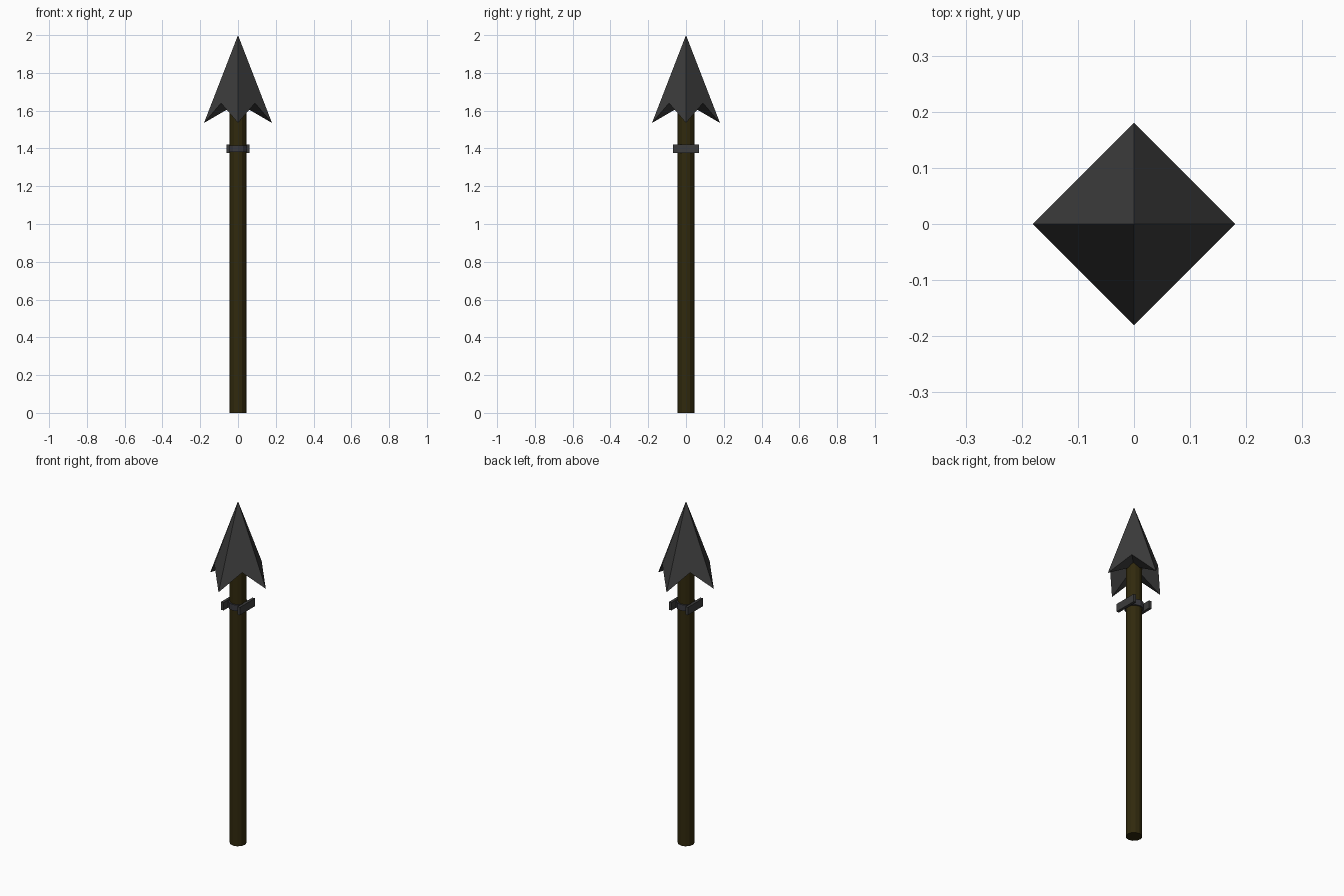
import bpy, bmesh
from math import sin, cos, pi

if "Cube" in bpy.data.objects:
    bpy.data.objects.remove(bpy.data.objects["Cube"])


def material(name, rgb):
    mat = bpy.data.materials.new(name)
    mat.diffuse_color = (*rgb, 1)
    mat.use_nodes = True
    mat.node_tree.nodes["Principled BSDF"].inputs["Base Color"].default_value = mat.diffuse_color
    return mat


iron = material("dark_iron", (0.045, 0.045, 0.045))
wood = material("dark_wood", (0.03, 0.022, 0.004))
band = material("band_iron", (0.04, 0.04, 0.048))


def cylinder(name, radius, z0, z1, sides, mat):
    bpy.ops.mesh.primitive_cylinder_add(vertices=sides, radius=radius, depth=z1 - z0,
                                        location=(0, 0, (z0 + z1) / 2))
    ob = bpy.context.object
    ob.name = name
    ob.data.materials.append(mat)
    return ob


def box(name, loc, size, mat):
    bpy.ops.mesh.primitive_cube_add(size=1, location=loc)
    ob = bpy.context.object
    ob.name = name
    ob.scale = size
    ob.data.materials.append(mat)
    return ob


# Shaft
cylinder("shaft", 0.044, 0, 1.645, 12, wood)

# Collar: band round the shaft with a plate on each side
cylinder("collar_band", 0.052, 1.38, 1.415, 12, band)
for side, label in ((-1, "left"), (1, "right")):
    box(f"collar_plate_{label}", (side * 0.053, 0, 1.398), (0.016, 0.14, 0.046), iron)

# Spear head: four barbed faces, with the base edge midpoints raised
bm = bmesh.new()
apex = bm.verts.new((0, 0, 2))
core = bm.verts.new((0, 0, 1.64))
rim = []
for i in range(8):
    barb = i % 2 == 0
    r = 0.18 if barb else 0.18 * cos(pi / 4)
    a = i * pi / 4
    rim.append(bm.verts.new((r * cos(a), r * sin(a), 1.535 if barb else 1.64)))
for i in range(0, 8, 2):
    bm.faces.new((apex, rim[i], rim[i + 1], rim[(i + 2) % 8]))
    bm.faces.new((core, rim[i], rim[i - 1]))
    bm.faces.new((core, rim[i + 1], rim[i]))
bmesh.ops.recalc_face_normals(bm, faces=bm.faces)
mesh = bpy.data.meshes.new("spear_head")
bm.to_mesh(mesh)
bm.free()
mesh.materials.append(iron)
bpy.context.collection.objects.link(bpy.data.objects.new("spear_head", mesh))
